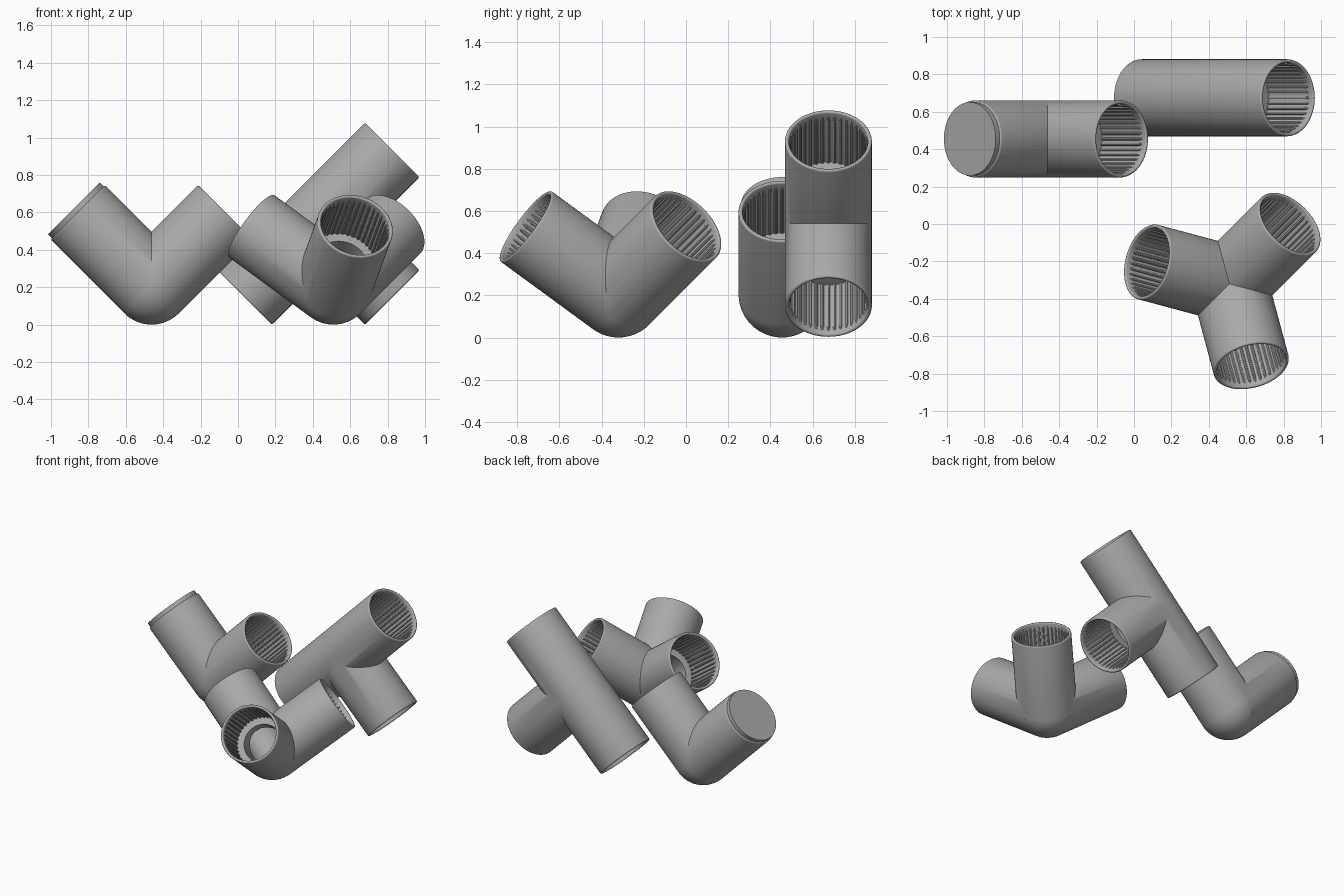
import bpy, bmesh, math
from mathutils import Matrix, Vector

R = 0.206        # outer radius
BORE = 0.187     # socket radius
PASSAGE = 0.135  # inner passage radius
L = 0.558        # arm length from the joint
FLOOR = 0.225    # height of the socket ledge above the joint
FILLET = 0.009
RIBS = 40

old = bpy.data.objects.get("Cube")
if old:
    bpy.data.objects.remove(old, do_unlink=True)

grey = bpy.data.materials.new("mid grey plastic")
grey.use_nodes = True
colour = (0.4, 0.4, 0.4, 1)
grey.diffuse_color = colour
grey.node_tree.nodes["Principled BSDF"].inputs["Base Color"].default_value = colour


def arc(cx, cz, start, end, steps=4):
    """Rounded corner points, angles in degrees."""
    angles = [math.radians(start + (end - start) * i / steps) for i in range(steps + 1)]
    return [(cx + FILLET * math.cos(a), cz + FILLET * math.sin(a)) for a in angles]


def lathe(bm, profile, segments, matrix):
    """Revolve a closed radius/height profile about z, then place it."""
    part = bmesh.new()
    verts = [part.verts.new((r, 0, z)) for r, z in profile]
    edges = [part.edges.new(pair) for pair in zip(verts, verts[1:])]
    bmesh.ops.spin(part, geom=verts + edges, cent=(0, 0, 0), axis=(0, 0, 1),
                   angle=math.tau, steps=segments, use_duplicate=False)
    bmesh.ops.remove_doubles(part, verts=part.verts[:], dist=1e-5)
    bmesh.ops.recalc_face_normals(part, faces=part.faces[:])
    bmesh.ops.transform(part, matrix=matrix, verts=part.verts[:])
    temp = bpy.data.meshes.new("part")
    part.to_mesh(temp)
    part.free()
    bm.from_mesh(temp)
    bpy.data.meshes.remove(temp)


def to_object(bm, name):
    mesh = bpy.data.meshes.new(name)
    bm.to_mesh(mesh)
    bm.free()
    mesh.materials.append(grey)
    obj = bpy.data.objects.new(name, mesh)
    bpy.context.collection.objects.link(obj)
    return obj


def turned(name, profile, matrix):
    bm = bmesh.new()
    lathe(bm, profile, 64, matrix)
    return to_object(bm, name)


def ball(name, radius, centre):
    bm = bmesh.new()
    bmesh.ops.create_uvsphere(bm, u_segments=64, v_segments=32, radius=radius,
                              matrix=Matrix.Translation(centre))
    return to_object(bm, name)


def combine(obj, tool, operation):
    tool.hide_render = True
    mod = obj.modifiers.new("combine", "BOOLEAN")
    mod.operation = operation
    mod.solver = "EXACT"
    mod.object = tool
    bpy.context.view_layer.objects.active = obj
    bpy.ops.object.modifier_apply(modifier=mod.name)
    bpy.data.objects.remove(tool, do_unlink=True)


def smooth(obj):
    bpy.ops.object.select_all(action="DESELECT")
    obj.select_set(True)
    bpy.context.view_layer.objects.active = obj
    bpy.ops.object.shade_smooth_by_angle(angle=math.radians(32))


# Profiles shared by every arm
rim = arc(R - FILLET, L - FILLET, 0, 90)
arm_profile = [(0, -0.003), (R, -0.003)] + rim + [(0, L)]
run_profile = [(0, -L)] + [(r, -z) for r, z in reversed(rim)] + rim + [(0, L)]
socket_profile = ([(0, -0.003), (PASSAGE, -0.003), (PASSAGE, FLOOR), (BORE, FLOOR)]
                  + arc(BORE + FILLET, L - FILLET, 180, 90)
                  + [(BORE + FILLET, L + 0.03), (0, L + 0.03)])
rib_r = 0.008
rib_profile = [(0, FLOOR - 0.002), (rib_r, FLOOR - 0.002), (rib_r, L - 0.05),
               (rib_r * 0.7, L - 0.035), (0, L - 0.025)]


def fitting(name, centre, directions, straight_run=False):
    """Hollow fitting; with straight_run the first two arms are one tube."""
    centre = Vector(centre)
    frames = [Matrix.Translation(centre)
              @ Vector(d).to_track_quat("Z", "Y").to_matrix().to_4x4() for d in directions]
    # outer shell
    if straight_run:
        body = turned(name, run_profile, frames[0])
        extra = frames[2:]
    else:
        body = turned(name, arm_profile, frames[0])
        extra = frames[1:]
    for frame in extra:
        combine(body, turned("arm", arm_profile, frame), "UNION")
    if not straight_run:
        combine(body, ball("joint", R * 0.999, centre), "UNION")
    # hollow sockets and passages
    combine(body, ball("cutter", PASSAGE * 0.998, centre), "DIFFERENCE")
    for frame in frames:
        combine(body, turned("cutter", socket_profile, frame), "DIFFERENCE")
    smooth(body)
    # grip ribs lining each socket
    bm = bmesh.new()
    for frame in frames:
        for i in range(RIBS):
            spin = Matrix.Rotation(math.tau * i / RIBS, 4, "Z")
            lathe(bm, rib_profile, 8, frame @ spin @ Matrix.Translation((BORE, 0, 0)))
    ribs = to_object(bm, name + "_grip_ribs")
    smooth(ribs)
    ribs.parent = body


# Two-way elbow standing on its corner
fitting("elbow_fitting", (-0.462, 0.455, R), [(-1, 0, 1), (1, 0, 1)])

# Tee leaning at 45 degrees, branch pointing down
fitting("tee_fitting", (0.43, 0.675, 0.54), [(1, 0, 1), (-1, 0, -1), (1, 0, -1)], True)

# Three-way corner with mutually square arms
corner_arms = []
for degrees in (45, 165, 285):
    a = math.radians(degrees)
    corner_arms.append((math.cos(a), math.sin(a), math.sqrt(0.5)))
fitting("corner_fitting", (0.51, -0.32, R), corner_arms)
